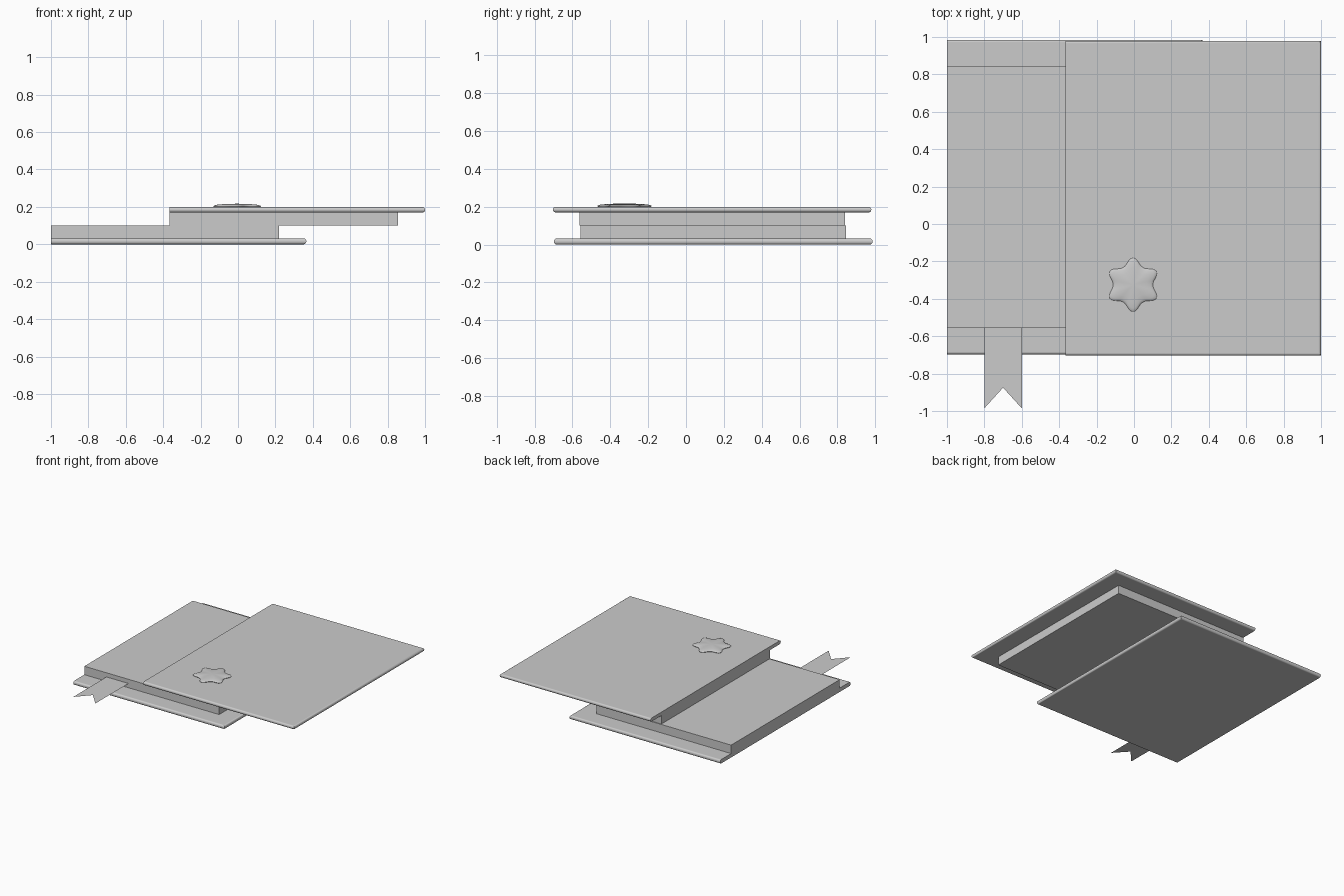
import bpy, bmesh
from math import sin, cos, pi, radians

if "Cube" in bpy.data.objects:
    bpy.data.objects.remove(bpy.data.objects["Cube"])


def add_object(name, bm, smooth=False):
    bmesh.ops.recalc_face_normals(bm, faces=bm.faces)
    mesh = bpy.data.meshes.new(name)
    bm.to_mesh(mesh)
    bm.free()
    ob = bpy.data.objects.new(name, mesh)
    bpy.context.collection.objects.link(ob)
    if smooth:
        bpy.ops.object.select_all(action='DESELECT')
        ob.select_set(True)
        bpy.context.view_layer.objects.active = ob
        bpy.ops.object.shade_smooth_by_angle(angle=radians(35))
        mod = ob.modifiers.new("weighted", 'WEIGHTED_NORMAL')
        mod.keep_sharp = True
    return ob


def slab(name, lo, hi, round_by=0.0):
    """Box between two corners; optionally round all long edges except at the spine (-x)."""
    bm = bmesh.new()
    bmesh.ops.create_cube(bm, size=1)
    for v in bm.verts:
        v.co = [(a + b) / 2 + c * (b - a) for a, b, c in zip(lo, hi, v.co)]
    if round_by:
        edges = []
        for e in bm.edges:
            a, b = e.verts[0].co, e.verts[1].co
            vertical = abs(a.z - b.z) > 1e-4
            spine = max(a.x, b.x) < lo[0] + 1e-4
            if not vertical and not spine:
                edges.append(e)
        bmesh.ops.bevel(bm, geom=edges, offset=round_by, segments=4,
                        profile=0.5, affect='EDGES')
    return add_object(name, bm, round_by > 0)


# Two half books: the upper one is slid sideways and has its cover on top
for part, x, y, cover_z, page_z in (
        ("lower", -1.0, 0.0, (0.0, 0.032), (0.032, 0.101)),
        ("upper", -0.365, -0.006, (0.17, 0.199), (0.101, 0.17))):
    slab(part + "_cover", (x, y - 0.697, cover_z[0]),
         (x + 1.365, y + 0.985, cover_z[1]), 0.0135)
    slab(part + "_pages", (x, y - 0.557, page_z[0]),
         (x + 1.22, y + 0.845, page_z[1]))

# Flat ribbon bookmark with a notched end
bm = bmesh.new()
outline = [(-0.8, -0.557), (-0.8, -0.985), (-0.7, -0.875), (-0.6, -0.985), (-0.6, -0.557)]
bm.faces.new([bm.verts.new((x, y, 0.067)) for x, y in outline])
add_object("ribbon", bm)

# Domed six-pointed star on the upper cover
bm = bmesh.new()
N = 72
rings = []
for scale, z in ((0.97, 0.198), (1.0, 0.203), (0.97, 0.207), (0.87, 0.211), (0.65, 0.214), (0.35, 0.216)):
    ring = []
    for i in range(N):
        t = 2 * pi * i / N + pi / 2
        r = scale * (0.107 + 0.037 * ((1 + cos(6 * (t - pi / 2))) / 2) ** 1.4)
        ring.append(bm.verts.new((-0.005 + r * cos(t), -0.325 + r * sin(t), z)))
    rings.append(ring)
for a, b in zip(rings, rings[1:]):
    for i in range(N):
        j = (i + 1) % N
        bm.faces.new((a[i], a[j], b[j], b[i]))
top = bm.verts.new((-0.005, -0.325, 0.217))
for i in range(N):
    bm.faces.new((rings[-1][i], rings[-1][(i + 1) % N], top))
bm.faces.new(rings[0][::-1])
add_object("star", bm, True)
